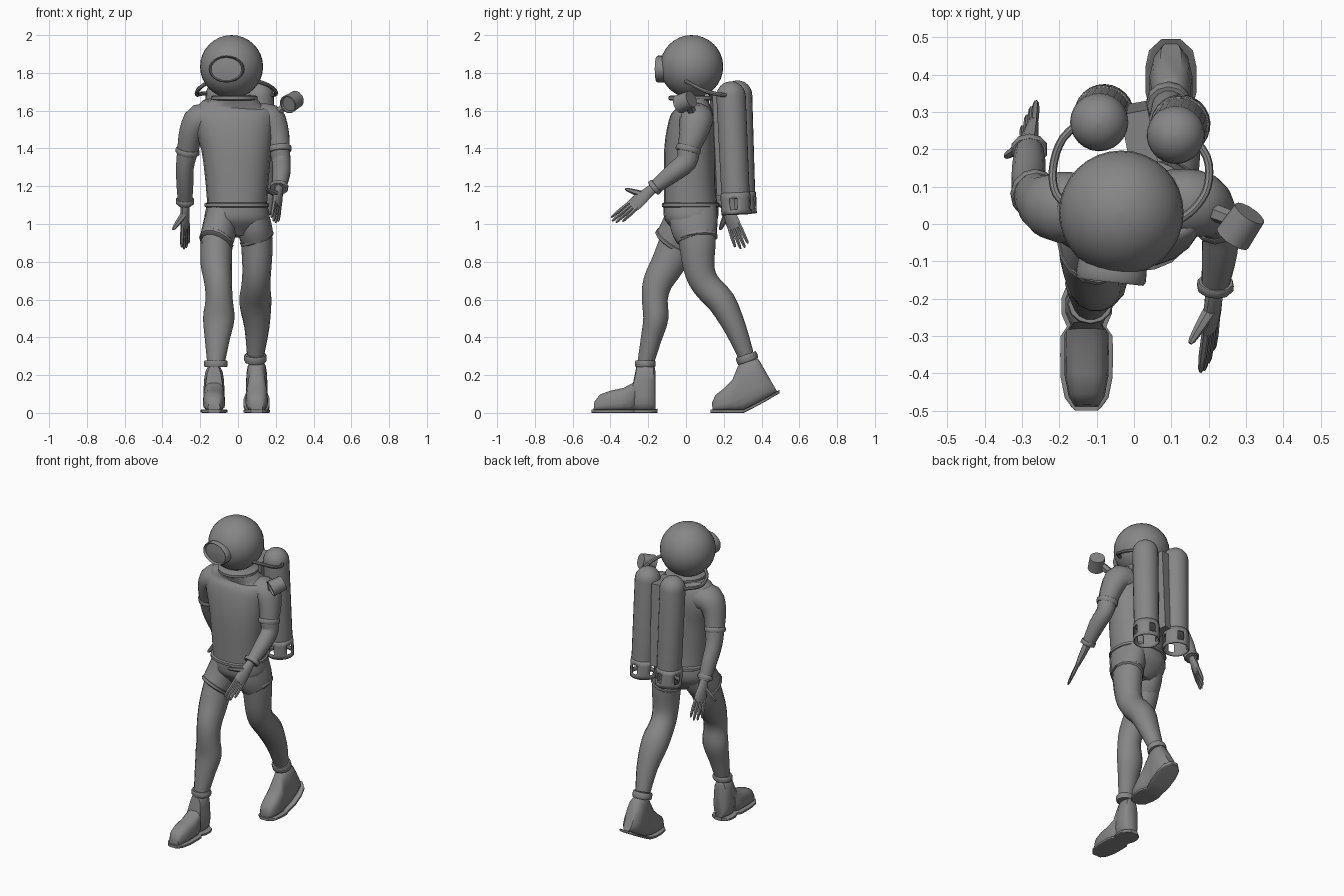
import bpy, bmesh, math
from mathutils import Vector as V

# Dark grey finish for every part
grey = bpy.data.materials.new("dark_grey")
grey.diffuse_color = (.24, .24, .24, 1)


def finish(name, rings, caps=True, smooth=40):
    """Skin a list of equal-length point rings into an object."""
    bm = bmesh.new()
    rows = [[bm.verts.new(p) for p in r] for r in rings]
    n = len(rows[0])
    for r0, r1 in zip(rows, rows[1:]):
        for i in range(n):
            bm.faces.new((r0[i], r0[(i + 1) % n], r1[(i + 1) % n], r1[i]))
    if caps:
        bm.faces.new(rows[0])
        bm.faces.new(rows[-1])
    bmesh.ops.recalc_face_normals(bm, faces=bm.faces)
    me = bpy.data.meshes.new(name)
    bm.to_mesh(me)
    bm.free()
    me.materials.append(grey)
    ob = bpy.data.objects.new(name, me)
    bpy.context.collection.objects.link(ob)
    bpy.ops.object.select_all(action='DESELECT')
    bpy.context.view_layer.objects.active = ob
    ob.select_set(True)
    bpy.ops.object.shade_smooth_by_angle(angle=math.radians(smooth))
    return ob


def spow(v, e):
    return math.copysign(abs(v) ** e, v)


def tube(name, pts, lat=(1, 0, 0), n=12, steps=3, e=1.0):
    """Elliptical tube: pts are (x, y, z, lateral radius, other radius)."""
    out = []
    for i in range(len(pts) - 1):
        p = [pts[max(i - 1, 0)], pts[i], pts[i + 1], pts[min(i + 2, len(pts) - 1)]]
        for s in range(steps):
            t = s / steps
            out.append([0.5 * (2 * b + (c - a) * t + (2 * a - 5 * b + 4 * c - d) * t * t
                               + (3 * b - a - 3 * c + d) * t ** 3) for a, b, c, d in zip(*p)])
    out.append(pts[-1])
    rings = []
    for i, q in enumerate(out):
        t = (V(out[min(i + 1, len(out) - 1)][:3]) - V(out[max(i - 1, 0)][:3])).normalized()
        u = V(lat) - V(lat).dot(t) * t
        u.normalize()
        w = t.cross(u)
        rings.append([V(q[:3]) + u * q[3] * spow(math.cos(k), e) + w * q[4] * spow(math.sin(k), e)
                      for k in (math.tau * j / n for j in range(n))])
    return finish(name, rings)


def band(name, c, axis, a, b, h, lat=(1, 0, 0), n=12, e=1.0):
    """Short raised cuff around a limb."""
    d = V(axis).normalized() * h / 2
    return tube(name, [(*(V(c) + d * k), a * s, b * s) for k, s in ((-1, .94), (-.6, 1), (.6, 1), (1, .94))],
                lat, n, 1, e)


def lathe(name, prof, base, axis, n=16, sx=1, sy=1, caps=True):
    """Revolve (radius, height) pairs about an axis."""
    q = V(axis).to_track_quat('Z', 'Y')
    return finish(name, [[V(base) + q @ V((r * sx * math.cos(k), r * sy * math.sin(k), h))
                          for k in (math.tau * j / n for j in range(n))] for r, h in prof], caps)


def shoe(name, x, st, e=.65, taper=.82, n=16):
    """Stations (y bottom, z bottom, y top, z top, half width) from toe to heel."""
    rings = []
    for yb, zb, yt, zt, w in st:
        r = []
        for j in range(n):
            k = math.tau * (j + .5) / n
            m = .5 + .5 * spow(math.sin(k), e)
            r.append((x + w * spow(math.cos(k), e) * (1 + (taper - 1) * m), yb + (yt - yb) * m, zb + (zt - zb) * m))
        rings.append(r)
    return finish(name, rings)


def boot(side, x, st):
    shoe(side + "_boot", x, st)
    sole = [(yb, zb - .01, yb, zb + .008, w + .007) for yb, zb, _, _, w in st]
    f, l = sole[0], sole[-1]
    sole = [(f[0] - .009, f[1], f[0] - .009, f[3], f[4] * .75)] + sole
    sole.append((l[0] + .01, l[1] + (.006 if side == "right" else 0), l[0] + .01, l[3] + .006, l[4] * .7))
    shoe(side + "_sole", x, sole, .25, 1)


def hand(side, wrist, index, pinky, thumb):
    wrist, index, pinky = V(wrist), V(index), V(pinky)
    ac = (pinky - index).normalized()
    mid = (index + pinky) / 2
    kn = wrist.lerp(mid, .52)
    tube(side + "_palm", [(*wrist.lerp(kn, t), a, b) for t, a, b in
         ((-.15, .026, .024), (.3, .034, .022), (.75, .042, .017), (1.05, .038, .012))], ac, 10, 2)
    for i in range(4):
        s = i / 3
        a = kn + ac * (s - .5) * .062
        b = index.lerp(pinky, s) + (mid - wrist) * (.06 if i in (1, 2) else -.02)
        tube(f"{side}_finger_{i + 1}", [(*a.lerp(b, t), r, r) for t, r in ((-.15, .011), (.5, .011), (.9, .008), (1, .004))],
             ac, 6, 1)
    a, b = wrist.lerp(kn, .35) - ac * .018, V(thumb)
    tube(side + "_thumb", [(*a.lerp(b, t), r, r) for t, r in ((0, .019), (.5, .015), (.9, .01), (1, .005))], ac, 6, 1)


# Torso, pelvis, belt and collar
tube("torso", [(-.005, .025, 1.09, .158, .142), (-.005, .02, 1.2, .165, .137), (-.008, .02, 1.4, .186, .135),
               (-.02, .032, 1.53, .215, .125), (-.022, .038, 1.59, .215, .108), (-.022, .036, 1.625, .185, .09),
               (-.02, .032, 1.645, .14, .09), (-.02, .03, 1.67, .112, .1)], n=20, e=.87)
tube("pelvis", [(-.005, .025, 1.1, .16, .145), (-.005, .028, 1.03, .172, .142), (-.005, .028, .975, .14, .105),
                (-.005, .025, .935, .07, .07)], n=20, e=.87)
band("belt", (-.007, .025, 1.1), (0, 0, 1), .17, .153, .026, n=20, e=.85)
band("collar", (-.02, .03, 1.667), (0, 0, 1), .122, .122, .025, n=24)

# Helmet and visor
lathe("helmet", [(.167 * math.sin(a), -.167 * math.cos(a)) for a in (math.pi * (i + .03) / 16.06 for i in range(17))],
      (-.034, .03, 1.833), (0, 0, 1), 32)
lathe("visor", [(.97, -.05), (1, .0), (1, .02), (.94, .028), (.88, .02), (.86, .012), (.4, .016), (.02, .018)],
      (-.06, -.128, 1.82), (-.11, -.99, 0), 24, .094, .071)

# Legs with short trousers
tube("left_leg", [(-.1, -.01, 1.0, .08, .1), (-.113, -.045, .9, .084, .1), (-.115, -.095, .79, .083, .092),
                  (-.105, -.15, .69, .073, .08), (-.1, -.165, .6, .072, .07), (-.102, -.16, .5, .083, .068),
                  (-.11, -.185, .39, .066, .056), (-.117, -.215, .26, .046, .044)], n=14)
tube("right_leg", [(.09, .05, 1.0, .08, .11), (.1, .06, .9, .084, .1), (.1, .068, .77, .077, .085),
                   (.095, .105, .68, .076, .078), (.092, .19, .585, .085, .076), (.1, .26, .45, .066, .06),
                   (.093, .315, .31, .046, .045)], n=14)
tube("left_shorts", [(-.08, .02, 1.09, .08, .12), (-.095, -.01, .99, .092, .12), (-.115, -.065, .905, .09, .108)], n=14)
tube("right_shorts", [(.07, .035, 1.09, .08, .13), (.086, .043, .99, .092, .128), (.1, .058, .925, .089, .11)], n=14)
band("left_shorts_hem", (-.115, -.064, .908), (-.35, -.5, -.8), .094, .112, .024, n=14)
band("right_shorts_hem", (.1, .058, .925), (.35, .12, -.9), .093, .112, .024, n=14)
band("left_ankle_cuff", (-.117, -.215, .26), (0, 0, 1), .062, .054, .035)
band("right_ankle_cuff", (.092, .323, .29), (0, -.35, 1), .06, .058, .04)

# Boots: the front one flat, the rear one with its heel raised
boot("left", -.127, [(-.49, .01, -.485, .06, .034), (-.465, .01, -.455, .098, .052), (-.41, .01, -.4, .118, .063),
                     (-.35, .01, -.33, .133, .064), (-.3, .01, -.28, .16, .063), (-.275, .01, -.262, .25, .046),
                     (-.24, .01, -.235, .255, .061), (-.2, .01, -.198, .255, .061), (-.172, .01, -.172, .25, .05),
                     (-.16, .01, -.163, .24, .03)])
boot("right", .099, [(.14, .01, .138, .055, .034), (.158, .01, .156, .095, .052), (.21, .01, .2, .13, .063),
                     (.265, .01, .245, .175, .064), (.305, .01, .275, .25, .05), (.355, .035, .305, .275, .062),
                     (.42, .07, .345, .285, .062), (.465, .097, .37, .287, .052), (.485, .108, .385, .283, .03)])

# Arms, sleeve cuffs, wrist cuffs and hands
tube("left_arm", [(-.12, .045, 1.55, .09, .08), (-.2, .045, 1.553, .095, .085), (-.245, .055, 1.485, .077, .068),
                  (-.266, .08, 1.39, .061, .057), (-.281, .11, 1.3, .055, .048), (-.281, .16, 1.2, .05, .045),
                  (-.28, .21, 1.1, .034, .036)], (0, 1, 0), 14)
tube("right_arm", [(.09, .055, 1.55, .09, .08), (.165, .055, 1.553, .09, .085), (.203, .04, 1.485, .077, .068),
                   (.219, .015, 1.4, .06, .057), (.229, .003, 1.33, .056, .05), (.23, -.07, 1.27, .05, .048),
                   (.216, -.175, 1.185, .034, .036)], (0, 1, 0), 14)
band("left_sleeve_cuff", (-.267, .08, 1.385), (-.15, .28, -.95), .068, .064, .03, (0, 1, 0))
band("right_sleeve_cuff", (.218, .012, 1.395), (.1, -.25, -.95), .067, .066, .03, (0, 1, 0))
band("left_wrist_cuff", (-.28, .2, 1.12), (0, .45, -.9), .043, .05, .026, (0, 1, 0), 10)
band("right_wrist_cuff", (.218, -.165, 1.195), (-.1, -.75, -.6), .043, .05, .026, (0, 1, 0), 10)
hand("left", (-.28, .215, 1.09), (-.298, .262, .873), (-.262, .33, .893), (-.345, .18, .97))
hand("right", (.215, -.185, 1.18), (.178, -.4, 1.032), (.212, -.34, 1.01), (.15, -.32, 1.185))

# Twin air tanks, each with a windowed skirt
for side, base, top in (("left", V((-.08, .295, 1.055)), V((-.095, .27, 1.76))),
                        ("right", V((.125, .267, 1.05)), V((.11, .235, 1.755)))):
    L = (top - base).length
    dome = [(.078 * math.cos(a), L - .078 + .078 * math.sin(a)) for a in (math.pi / 2 * i / 6.06 for i in range(7))]
    lathe(side + "_tank", [(.02, .085), (.055, .095), (.075, .11)] + dome, base, top - base, 24)
    skirt = lathe(side + "_tank_skirt", [(.08, 0), (.08, .025), (.08, .085), (.078, .115)],
                  base, top - base, 24, caps=False)
    bm = bmesh.new()
    bm.from_mesh(skirt.data)
    bm.faces.ensure_lookup_table()
    gone = [bm.faces[24 + j] for j in range(24) if j % 6 in (0, 1)]
    bmesh.ops.delete(bm, geom=gone, context='FACES')
    bm.to_mesh(skirt.data)
    bm.free()
    mod = skirt.modifiers.new("wall", 'SOLIDIFY')
    mod.thickness = .007

# Tank mount between the tanks and the back
bpy.ops.mesh.primitive_cube_add(size=1, location=(.014, .228, 1.42), rotation=(.045, 0, .19))
mount = bpy.context.object
mount.name = "tank_mount"
mount.scale = (.075, .17, .53)
mount.data.materials.append(grey)

# Breathing hoses
for side, path in (("left", [(-.12, .29, 1.69), (-.19, .23, 1.69), (-.217, .15, 1.685), (-.208, .08, 1.715), (-.16, .04, 1.75)]),
                   ("right", [(.14, .25, 1.68), (.195, .18, 1.685), (.197, .1, 1.705), (.16, .04, 1.735), (.105, 0, 1.755)])):
    tube(side + "_hose", [(*p, .011, .011) for p in path], (0, 0, 1), 8, 4)

# Shoulder lamp on a short bracket
tube("lamp_bracket", [(.19, .04, 1.575, .025, .025), (.27, .01, 1.64, .022, .022)], (0, 1, 0), 6, 1)
lathe("shoulder_lamp", [(.046, -.043), (.05, .043), (.043, .043), (.04, .032), (.005, .032)],
      (.287, -.005, 1.647), (-.53, -.78, -.33), 14)
